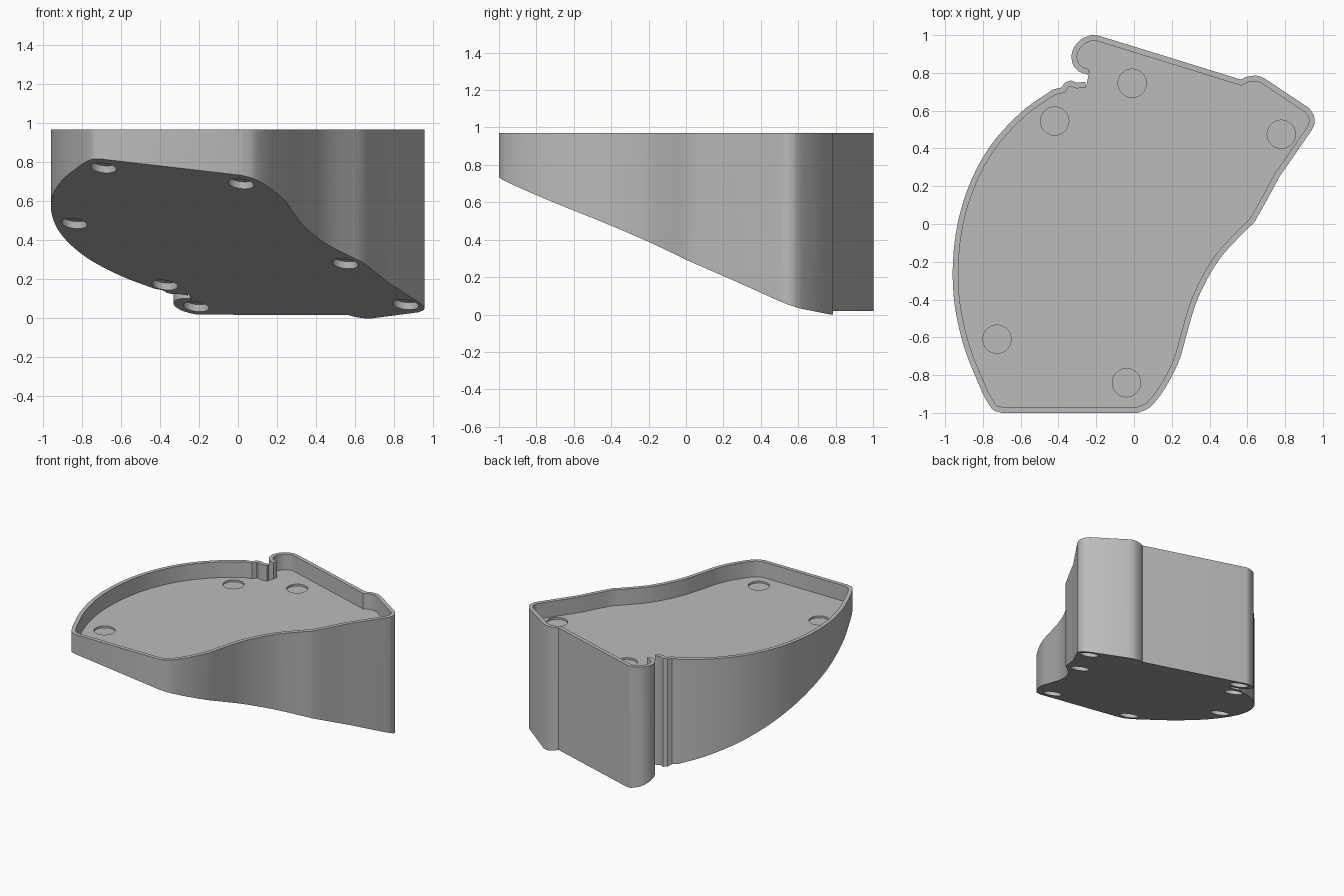
import bpy, bmesh
from mathutils import Vector

cube = bpy.data.objects.get("Cube")
if cube:
    bpy.data.objects.remove(cube, do_unlink=True)

TOP, FLOOR, WALL = 0.97, 0.848, 0.03


def underside(x, y):
    """Height of the slanted underside."""
    return 0.366 - 0.116 * x - 0.37 * y


def smooth(points, steps=5):
    """Catmull-Rom curve through the points."""
    p = [Vector(q) for q in points]
    p = [2 * p[0] - p[1]] + p + [2 * p[-1] - p[-2]]
    out = []
    for a, b, c, d in zip(p, p[1:], p[2:], p[3:]):
        for i in range(steps):
            t = i / steps
            out.append(0.5 * (2 * b + (c - a) * t + (2 * a - 5 * b + 4 * c - d) * t * t
                              + (3 * b - a - 3 * c + d) * t ** 3))
    return out + [p[-2]]


# Outline runs, clockwise from the notch and back to it
lobe = [(-.245, .79), (-.295, .81), (-.325, .85), (-.328, .91), (-.29, .97), (-.225, 1), (-.18, .995)]
back_bump = [(.565, .765), (.6, .78), (.65, .785), (.69, .772)]
corner = [(.925, .615), (.952, .575), (.955, .53), (.94, .495)]
right_side = [(.77, .25), (.7, .12), (.635, .005)]
s_curve = [(.6, -.025), (.45, -.19), (.34, -.39), (.28, -.58), (.24, -.72), (.17, -.86), (.09, -.965), (.02, -1)]
front_corner = [(-.70, -1), (-.745, -.985), (-.775, -.945)]
left_arc = [(-.8, -.9), (-.9, -.65), (-.955, -.38), (-.95, -.1), (-.89, .16), (-.77, .4), (-.6, .59), (-.43, .712)]
lip = [(-.385, .722), (-.365, .75), (-.335, .76), (-.3, .748), (-.258, .753)]

outer = []
for run, steps in ((lobe, 4), (back_bump, 3), (corner, 4), (right_side, 2),
                   (s_curve, 5), (front_corner, 4), (left_arc, 6), (lip, 1)):
    outer += smooth(run, steps)


def offset(path, width):
    """Mitred copy of an open path, moved to its right."""
    out = []
    for i, p in enumerate(path):
        a = (p - path[i - 1]).normalized() if i else None
        b = (path[i + 1] - p).normalized() if i + 1 < len(path) else a
        a = a or b
        n = Vector((a.y + b.y, -a.x - b.x)).normalized()
        out.append(p + n * width / max(0.7, n.dot(Vector((b.y, -b.x)))))
    return out


inner = offset(outer, WALL)

# Tray body: slanted base, thin rim, open at the notch
bm = bmesh.new()


def ring(path, height=None):
    return [bm.verts.new((p.x, p.y, underside(*p) if height is None else height)) for p in path]


low, high = ring(outer), ring(outer, TOP)
rim, floor = ring(inner, TOP), ring(inner, FLOOR)
slot = ring([inner[-1], inner[0]])
for a, b in ((low, high), (high, rim), (rim, floor)):
    for i in range(len(a) - 1):
        bm.faces.new((a[i], a[i + 1], b[i + 1], b[i]))
bm.faces.new(low + slot)
bm.faces.new(floor)
bm.faces.new((low[-1], slot[0], floor[-1], rim[-1], high[-1]))
bm.faces.new((low[0], slot[1], floor[0], rim[0], high[0]))
bm.faces.new((slot[0], slot[1], floor[0], floor[-1]))
bmesh.ops.recalc_face_normals(bm, faces=bm.faces)
mesh = bpy.data.meshes.new("tray_body")
bm.to_mesh(mesh)
bm.free()
body = bpy.data.objects.new("tray_body", mesh)
bpy.context.collection.objects.link(body)

grey = bpy.data.materials.new("plain grey")
grey.use_nodes = True
color = (0.5, 0.5, 0.5, 1)
grey.diffuse_color = color
grey.node_tree.nodes["Principled BSDF"].inputs["Base Color"].default_value = color
mesh.materials.append(grey)


def cut_pockets(name, centres, radius, bottom, top, follow):
    """Sink round pockets; follow makes them parallel to the underside."""
    bm = bmesh.new()
    for x, y in centres:
        made = bmesh.ops.create_cone(bm, cap_ends=True, segments=40, radius1=radius,
                                     radius2=radius, depth=top - bottom)["verts"]
        for v in made:
            v.co += Vector((x, y, (top + bottom) / 2))
            if follow:
                v.co.z += underside(v.co.x, v.co.y)
    cutter_mesh = bpy.data.meshes.new(name)
    bm.to_mesh(cutter_mesh)
    bm.free()
    cutter_mesh.materials.append(grey)
    cutter = bpy.data.objects.new(name, cutter_mesh)
    bpy.context.collection.objects.link(cutter)
    mod = body.modifiers.new(name, 'BOOLEAN')
    mod.operation, mod.solver, mod.object = 'DIFFERENCE', 'EXACT', cutter
    bpy.context.view_layer.objects.active = body
    bpy.ops.object.modifier_apply(modifier=name)
    bpy.data.objects.remove(cutter, do_unlink=True)


# Round pockets under the base and in the tray floor
cut_pockets("base_pockets", [(-.69, -.88), (.015, -.88), (-.84, -.06), (-.375, .645),
                             (-.215, .895), (.55, .06), (.86, .53)], .066, -.1, .036, True)
cut_pockets("floor_pockets", [(-.725, -.61), (-.04, -.84), (.78, .475), (-.01, .745),
                              (-.42, .545)], .075, FLOOR - .015, FLOOR + .03, False)

bpy.ops.object.select_all(action='DESELECT')
body.select_set(True)
bpy.context.view_layer.objects.active = body
bpy.ops.object.shade_smooth_by_angle(angle=0.5)
